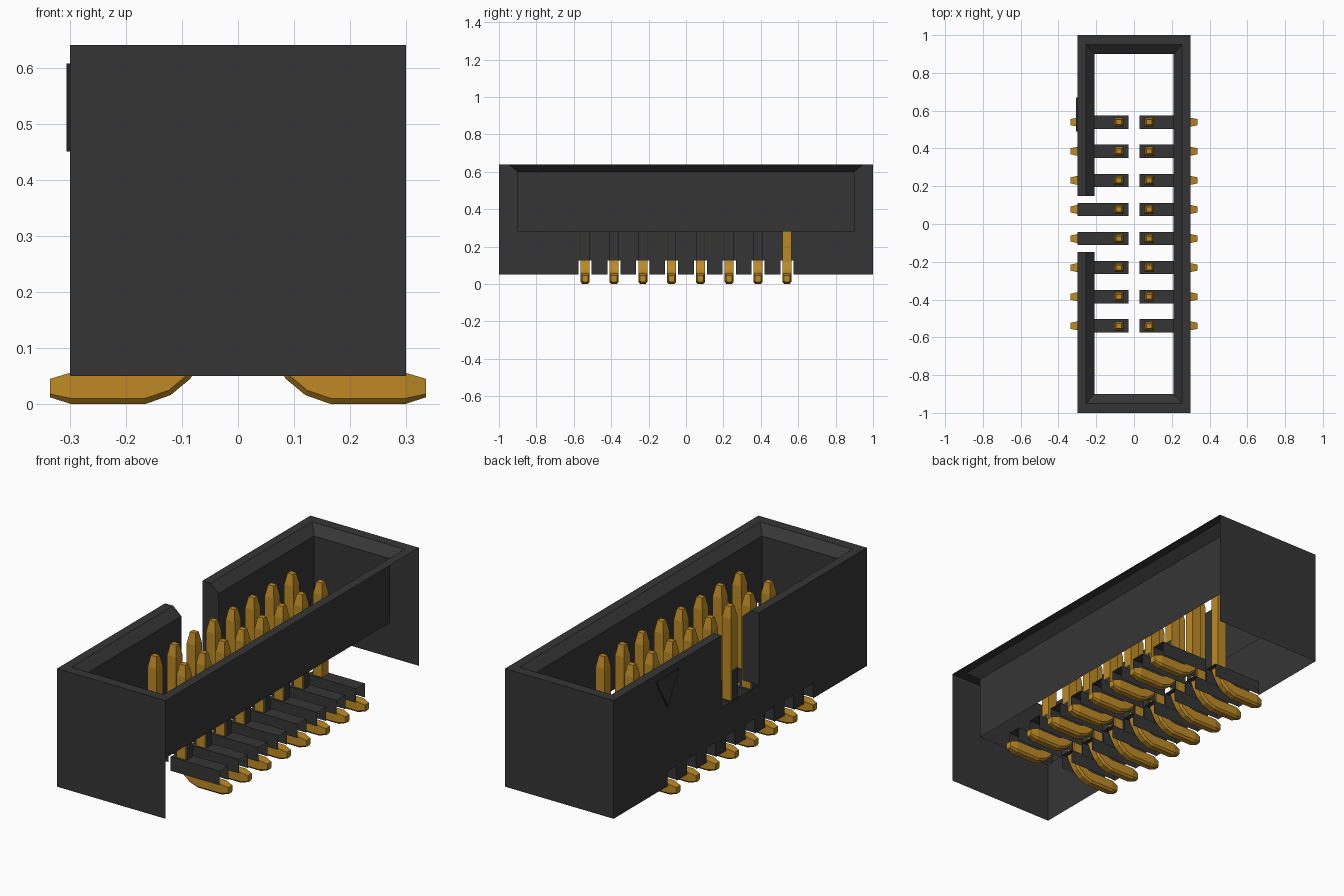
import bpy, bmesh
from mathutils import Vector

cube = bpy.data.objects.get("Cube")
if cube:
    bpy.data.objects.remove(cube, do_unlink=True)


def material(name, rgb, metallic=0.0):
    m = bpy.data.materials.new(name)
    m.use_nodes = True
    m.diffuse_color = (*rgb, 1)
    node = next(n for n in m.node_tree.nodes if n.type == 'BSDF_PRINCIPLED')
    node.inputs["Base Color"].default_value = (*rgb, 1)
    node.inputs["Roughness"].default_value = 0.6
    return m


BLACK = material("black_plastic", (0.036, 0.036, 0.036))
GOLD = material("gold_plating", (0.51, 0.255, 0.018))


def finish(name, bm, mat, recalc=False):
    bmesh.ops.remove_doubles(bm, verts=bm.verts, dist=1e-5)
    if recalc:
        bmesh.ops.recalc_face_normals(bm, faces=bm.faces)
    me = bpy.data.meshes.new(name)
    bm.to_mesh(me)
    bm.free()
    me.materials.append(mat)
    ob = bpy.data.objects.new(name, me)
    bpy.context.collection.objects.link(ob)
    return ob


def face(bm, pts, toward):
    """Add one flat panel whose normal points toward the given direction."""
    f = bm.faces.new([bm.verts.new(p) for p in pts])
    f.normal_update()
    if f.normal.dot(Vector(toward)) < 0:
        f.normal_flip()


# Key sizes: outer shell, rim edge and cavity
XO, XR, XI = 0.30, 0.255, 0.21
YO, YR, YI = 1.00, 0.95, 0.90
Z0, ZF, ZC, ZT = 0.05, 0.28, 0.60, 0.64
NOTCH = 0.147
CH_W, CH_Z = 0.035, 0.125
PITCH = 0.154
ROWS = [(i - 3.5) * PITCH for i in range(8)]

# Shroud end walls, with rim, lead-in chamfer and cavity face
bm = bmesh.new()
for s in (-1, 1):
    face(bm, [(-XO, s*YO, Z0), (XO, s*YO, Z0), (XO, s*YO, ZT), (-XO, s*YO, ZT)], (0, s, 0))
    face(bm, [(-XO, s*YO, ZT), (XO, s*YO, ZT), (XR, s*YR, ZT), (-XR, s*YR, ZT)], (0, 0, 1))
    face(bm, [(-XR, s*YR, ZT), (XR, s*YR, ZT), (XI, s*YI, ZC), (-XI, s*YI, ZC)], (0, -s, 1))
    face(bm, [(-XI, s*YI, ZC), (XI, s*YI, ZC), (XI, s*YI, ZF), (-XI, s*YI, ZF)], (0, -s, 0))
finish("shroud_ends", bm, BLACK)


def side_lining(bm, s, a, b):
    """Rim, chamfer and cavity face of a long wall; a and b hold (rim outer, rim inner, cavity) y."""
    face(bm, [(s*XO, a[0], ZT), (s*XO, b[0], ZT), (s*XR, b[1], ZT), (s*XR, a[1], ZT)], (0, 0, 1))
    face(bm, [(s*XR, a[1], ZT), (s*XR, b[1], ZT), (s*XI, b[2], ZC), (s*XI, a[2], ZC)], (-s, 0, 1))
    face(bm, [(s*XI, a[2], ZC), (s*XI, b[2], ZC), (s*XI, b[2], ZF), (s*XI, a[2], ZF)], (-s, 0, 0))


# Plain long wall, open on its outer side
END = (YO, YR, YI)
bm = bmesh.new()
side_lining(bm, 1, [-y for y in END], END)
finish("plain_side_wall", bm, BLACK)

# Keyed long wall with the polarising notch and foot openings
bm = bmesh.new()
for s in (-1, 1):
    n = s * NOTCH
    side_lining(bm, -1, [n] * 3, [s * y for y in END])
    face(bm, [(-XO, n, ZF), (-XO, s*YO, ZF), (-XO, s*YO, ZT), (-XO, n, ZT)], (-1, 0, 0))
    face(bm, [(-XO, n, ZF), (-XO, n, ZT), (-XR, n, ZT), (-XI, n, ZC), (-XI, n, ZF)], (0, -s, 0))
face(bm, [(-XO, -YO, CH_Z), (-XO, YO, CH_Z), (-XO, YO, ZF), (-XO, -YO, ZF)], (-1, 0, 0))
starts = [-YO] + [y + CH_W for y in ROWS]
stops = [y - CH_W for y in ROWS] + [YO]
for a, b in zip(starts, stops):
    face(bm, [(-XO, a, Z0), (-XO, b, Z0), (-XO, b, CH_Z), (-XO, a, CH_Z)], (-1, 0, 0))
finish("keyed_side_wall", bm, BLACK)

# Raised triangle marking the first pin
bm = bmesh.new()
tri = [(0.49, 0.607), (0.67, 0.607), (0.58, 0.45)]
low, high = [[bm.verts.new((x, y, z)) for y, z in tri] for x in (-XO, -0.306)]
bm.faces.new(high)
for i in range(3):
    j = (i + 1) % 3
    bm.faces.new((low[i], low[j], high[j], high[i]))
finish("first_pin_marker", bm, BLACK, True)

# Pin stations from tip to foot: outer (x, z), inner (x, z), half width, lower edge width factor
STATIONS = [
    ((0.065, 0.590), (0.095, 0.590), 0.013, 1.0),
    ((0.055, 0.535), (0.105, 0.535), 0.024, 1.0),
    ((0.055, 0.120), (0.105, 0.120), 0.024, 1.0),
    ((0.065, 0.080), (0.111, 0.098), 0.024, 0.7),
    ((0.085, 0.045), (0.122, 0.078), 0.024, 0.6),
    ((0.120, 0.016), (0.140, 0.063), 0.024, 0.6),
    ((0.165, 0.000), (0.168, 0.056), 0.024, 0.6),
    ((0.298, 0.000), (0.298, 0.056), 0.024, 0.6),
    ((0.335, 0.012), (0.335, 0.045), 0.016, 0.6),
]


def pin(bm, s, y):
    rings = []
    for outer, inner, w, k in STATIONS:
        o, i = Vector(outer), Vector(inner)
        m = o.lerp(i, 0.18)
        ring = [(o, -w*k), (o, w*k), (m, w), (i, w), (i, -w), (m, -w)]
        rings.append([bm.verts.new((s*p.x, y + d, p.y)) for p, d in ring])
    for a, b in zip(rings, rings[1:]):
        for i in range(6):
            j = (i + 1) % 6
            bm.faces.new((a[i], a[j], b[j], b[i]))
    bm.faces.new(rings[0])
    bm.faces.new(rings[-1])


def channel(bm, s, y, lined):
    """Inverted channel over a foot, and the strip lining the outer side of the pin hole."""
    a, b = s*0.03, s*XO
    face(bm, [(a, y-CH_W, CH_Z), (b, y-CH_W, CH_Z), (b, y+CH_W, CH_Z), (a, y+CH_W, CH_Z)], (0, 0, 1))
    for t in (-CH_W, CH_W):
        face(bm, [(a, y+t, 0.055), (b, y+t, 0.055), (b, y+t, CH_Z), (a, y+t, CH_Z)], (0, t, 0))
    if lined:
        x, w = s*0.109, 0.023
        face(bm, [(x, y-w, CH_Z), (x, y+w, CH_Z), (x, y+w, ZF), (x, y-w, ZF)], (s, 0, 0))


# Two rows of pins and their channels
for s, side in ((-1, "right"), (1, "left")):
    pins, channels = bmesh.new(), bmesh.new()
    for i, y in enumerate(ROWS):
        pin(pins, s, y)
        channel(channels, s, y, i < 7)
    finish(side + "_pin_row", pins, GOLD, True)
    finish(side + "_foot_channels", channels, BLACK)
